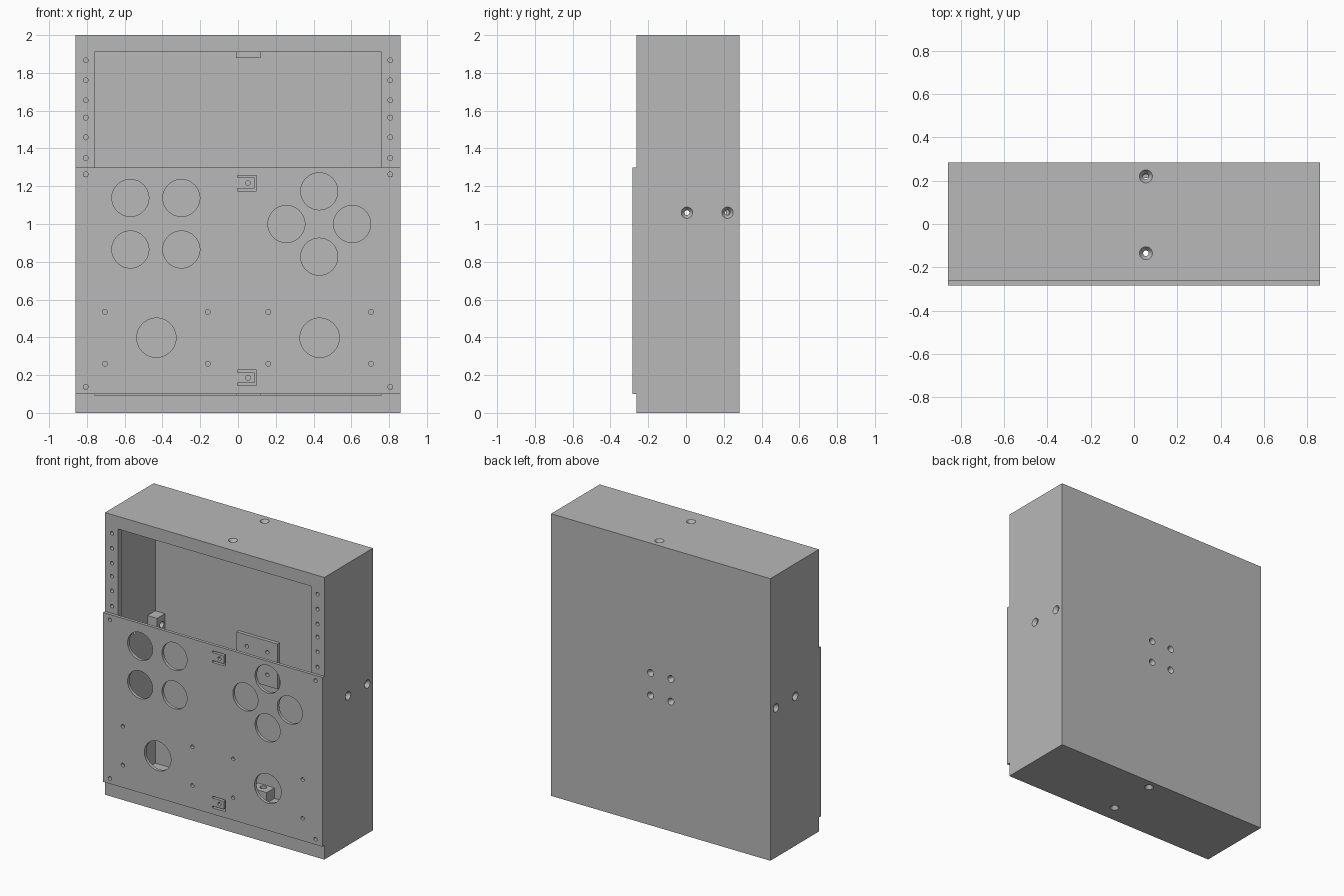
import bpy, bmesh
from mathutils import Matrix, Vector

if "Cube" in bpy.data.objects:
    bpy.data.objects.remove(bpy.data.objects["Cube"])

grey = bpy.data.materials.new("plain_grey")
grey.use_nodes = True
grey.diffuse_color = (0.48, 0.48, 0.48, 1)
grey.node_tree.nodes["Principled BSDF"].inputs["Base Color"].default_value = (0.48, 0.48, 0.48, 1)

W, H = 0.86, 2.0                      # half width, height
FACE, BACK, FRONT = -0.261, 0.283, -0.283
T = 0.045                             # wall thickness
SCREW = 0.013


def add_box(bm, lo, hi):
    lo, hi = Vector(lo), Vector(hi)
    size = Matrix.Diagonal((*(hi - lo), 1))
    bmesh.ops.create_cube(bm, size=1, matrix=Matrix.Translation((lo + hi) / 2) @ size)


def add_cone(bm, start, end, r1, r2=None, sides=32):
    start, end = Vector(start), Vector(end)
    axis = end - start
    turn = axis.to_track_quat('Z', 'Y').to_matrix().to_4x4()
    bmesh.ops.create_cone(bm, cap_ends=True, segments=sides, radius1=r1,
                          radius2=r1 if r2 is None else r2, depth=axis.length,
                          matrix=Matrix.Translation((start + end) / 2) @ turn)


def make(name, bm):
    bmesh.ops.recalc_face_normals(bm, faces=bm.faces)
    mesh = bpy.data.meshes.new(name)
    bm.to_mesh(mesh)
    bm.free()
    mesh.materials.append(grey)
    obj = bpy.data.objects.new(name, mesh)
    bpy.context.collection.objects.link(obj)
    return obj


def box(name, lo, hi):
    bm = bmesh.new()
    add_box(bm, lo, hi)
    return make(name, bm)


def cut(obj, bm):
    """Subtract the bmesh from the object and bake the result."""
    cutter = make("cutter", bm)
    cutter.hide_render = True
    mod = obj.modifiers.new("cut", 'BOOLEAN')
    mod.operation, mod.solver, mod.object = 'DIFFERENCE', 'EXACT', cutter
    graph = bpy.context.evaluated_depsgraph_get()
    result = bpy.data.meshes.new_from_object(obj.evaluated_get(graph))
    obj.modifiers.clear()
    obj.data = result
    bpy.data.objects.remove(cutter)


def smooth(obj):
    bpy.ops.object.select_all(action='DESELECT')
    obj.select_set(True)
    bpy.context.view_layer.objects.active = obj
    bpy.ops.object.shade_smooth_by_angle()


# Cabinet: hollow box with a framed front opening
cabinet = box("cabinet", (-W, FACE, 0), (W, BACK, H))
bm = bmesh.new()
add_box(bm, (-W + T, FACE + 0.04, T), (W - T, BACK - T, H - T))
cut(cabinet, bm)
bm = bmesh.new()
add_box(bm, (-0.76, FACE - 0.1, 0.095), (0.76, FACE + 0.1, 1.91))
cut(cabinet, bm)

# Mounting holes: (outer point, inward direction)
ports = []
for y in (0.22, -0.135):
    ports += [((0.055, y, H), (0, 0, -1)), ((0.055, y, 0), (0, 0, 1))]
for y in (0.22, 0.005):
    ports += [((W, y, 1.06), (-1, 0, 0)), ((-W, y, 1.06), (1, 0, 0))]
back_ports = [((x, BACK, z), (0, -1, 0)) for x in (-0.08, 0.08) for z in (0.92, 1.08)]

# Straight bores through the walls, and screw holes in the front frame
bm = bmesh.new()
for p, d in ports + back_ports:
    p, d = Vector(p), Vector(d)
    add_cone(bm, p - d * 0.02, p + d * 0.06, SCREW)
for side in (-1, 1):
    for z in (1.867, 1.761, 1.655, 1.563, 1.459, 1.35, 1.263, 0.138):
        add_cone(bm, (side * 0.806, FACE - 0.02, z), (side * 0.806, FACE + 0.035, z), SCREW)
cut(cabinet, bm)

# Countersinks on the outside
bm = bmesh.new()
for group, r in ((ports, 0.03), (back_ports, 0.024)):
    for p, d in group:
        p, d = Vector(p), Vector(d)
        slope = r - 0.012
        add_cone(bm, p - d * 0.01, p + d * 0.025, r + slope * 0.4, 0.012)
cut(cabinet, bm)
smooth(cabinet)

# Front panel with button, stick and screw holes
panel = box("control_panel", (-W, FRONT, 0.1), (W, FACE, 1.3))
holes = [(x, z, 0.098) for x in (-0.57, -0.3) for z in (1.138, 0.865)]
holes += [(0.43 + dx, 1.0 + dz, 0.098)
          for dx, dz in ((0, 0.173), (0, -0.173), (0.174, 0), (-0.174, 0))]
holes += [(s * 0.432, 0.398, 0.104) for s in (-1, 1)]
holes += [(s * x, z, SCREW) for s in (-1, 1) for x in (0.16, 0.705) for z in (0.26, 0.535)]
holes += [(s * 0.806, z, SCREW) for s in (-1, 1) for z in (0.138, 1.263)]
holes += [(0.053, z, SCREW) for z in (0.186, 1.217)]
bm = bmesh.new()
for x, z, r in holes:
    add_cone(bm, (x, FRONT - 0.02, z), (x, FACE + 0.02, z), r, sides=48)
cut(panel, bm)

# U-shaped slits that free the spring tabs
for z in (0.186, 1.217):
    profile = [(-0.003, -0.041), (0.099, -0.041), (0.099, 0.041), (-0.003, 0.041),
               (-0.003, 0.028), (0.087, 0.028), (0.087, -0.028), (-0.003, -0.028)]
    bm = bmesh.new()
    face = bm.faces.new([bm.verts.new((x, FRONT - 0.02, z + dz)) for x, dz in profile])
    ext = bmesh.ops.extrude_face_region(bm, geom=[face])
    bmesh.ops.translate(bm, vec=(0, 0.06, 0),
                        verts=[v for v in ext["geom"] if isinstance(v, bmesh.types.BMVert)])
    cut(panel, bm)
smooth(panel)

# Mounting plate inside the back wall
plate = box("back_plate", (-0.16, 0.213, 0.84), (0.16, BACK - T, 1.16))
bm = bmesh.new()
for p, d in back_ports:
    add_cone(bm, (p[0], 0.18, p[2]), (p[0], 0.3, p[2]), SCREW)
cut(plate, bm)
smooth(plate)

# Bored blocks behind the rear mounting holes
names = ("top_block", "bottom_block", "left_block", "right_block")
rear = [port for port in ports if port[0][1] > 0.2]
for name, (p, d) in zip(names, rear):
    p, d = Vector(p), Vector(d)
    spread = Vector([0 if abs(c) else 0.065 for c in d])
    a, b = p + d * T - spread, p + d * 0.12 + spread
    lo = Vector(map(min, a, b))
    hi = Vector(map(max, a, b))
    lo.y, hi.y = 0.15, BACK - T
    block = box(name, lo, hi)
    bm = bmesh.new()
    q = Vector((p.x, 0.205, p.z))
    add_cone(bm, q, q + d * 0.2, 0.022)
    cut(block, bm)
    smooth(block)
